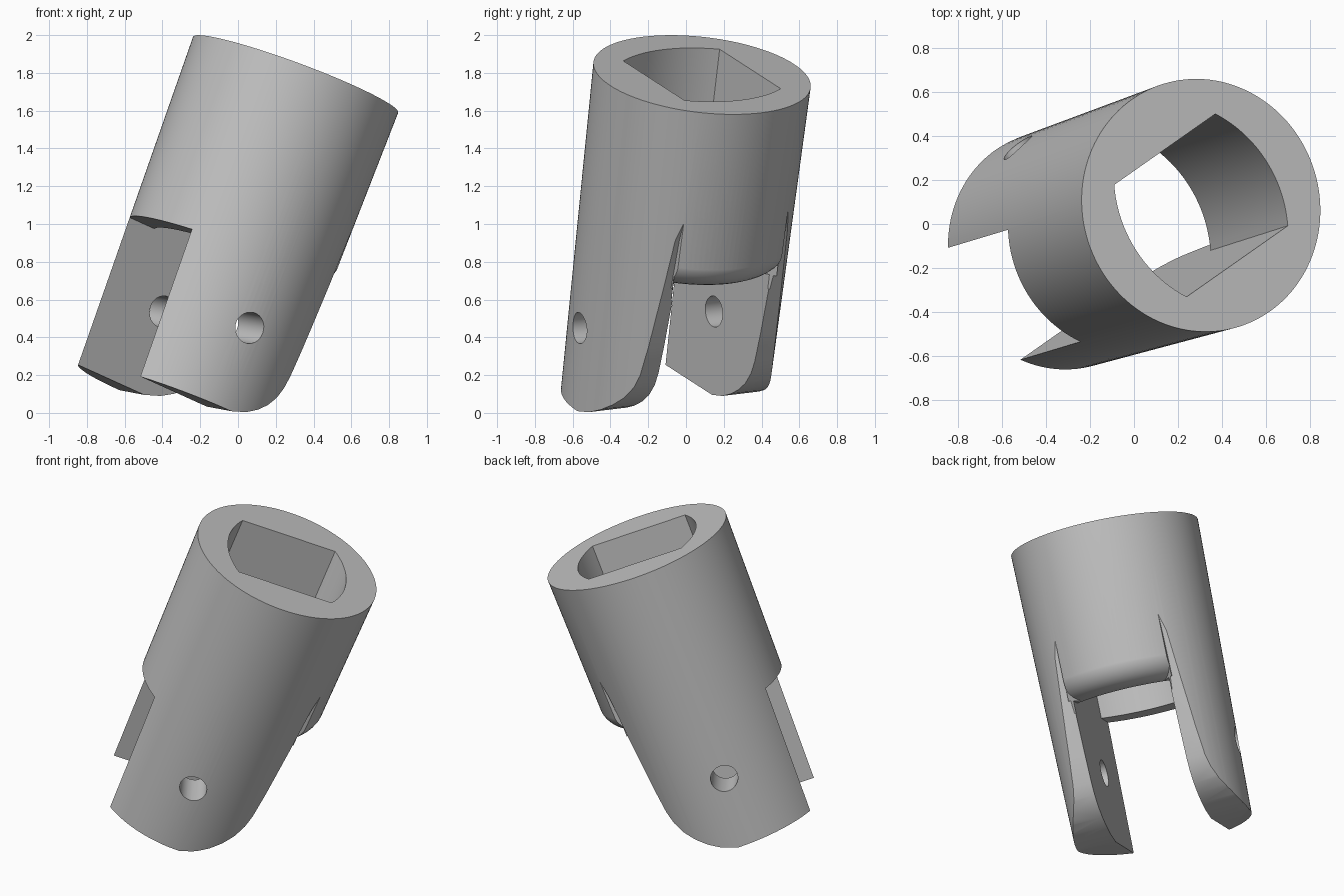
import bpy, bmesh, math
from mathutils import Matrix, Vector

old = bpy.data.objects.get("Cube")
if old:
    bpy.data.objects.remove(old, do_unlink=True)

TOP_RADIUS, LOW_RADIUS, LENGTH = 0.579, 0.547, 1.85
HALF_SLOT, SLOT_TOP = 0.305, -1.02
LIP_HALF = 0.33


def make_object(name, bm):
    bmesh.ops.recalc_face_normals(bm, faces=bm.faces[:])
    mesh = bpy.data.meshes.new(name)
    bm.to_mesh(mesh)
    bm.free()
    obj = bpy.data.objects.new(name, mesh)
    bpy.context.collection.objects.link(obj)
    return obj


def prism(name, points, offset):
    """Extrude a closed loop of 3D points along an offset."""
    bm = bmesh.new()
    face = bm.faces.new([bm.verts.new(p) for p in points])
    grown = bmesh.ops.extrude_face_region(bm, geom=[face])["geom"]
    moved = [g for g in grown if isinstance(g, bmesh.types.BMVert)]
    bmesh.ops.translate(bm, verts=moved, vec=offset)
    return make_object(name, bm)


def side_prism(name, profile, v0, v1):
    """Extrude a side profile across the slot."""
    return prism(name, [(u, v0, t) for u, t in profile], (0, v1 - v0, 0))


def cut(target, cutter):
    cutter.hide_render = True
    mod = target.modifiers.new("cut", 'BOOLEAN')
    mod.operation, mod.solver, mod.object = 'DIFFERENCE', 'EXACT', cutter
    bpy.ops.object.select_all(action='DESELECT')
    bpy.context.view_layer.objects.active = target
    target.select_set(True)
    bpy.ops.object.modifier_apply(modifier=mod.name)
    bpy.data.objects.remove(cutter, do_unlink=True)


# Slightly tapered barrel, top at the origin
bm = bmesh.new()
bmesh.ops.create_cone(bm, cap_ends=True, segments=128, radius1=LOW_RADIUS,
                      radius2=TOP_RADIUS, depth=LENGTH,
                      matrix=Matrix.Translation((0, 0, -LENGTH / 2)))
yoke = make_object("yoke", bm)

# Bore with two flats and two shallow arcs
arc_radius, corner = 0.6, 0.3
half_angle = math.asin(HALF_SLOT / arc_radius)
centre = corner - arc_radius * math.cos(half_angle)
bore = []
for sign in (1, -1):
    for i in range(21):
        a = half_angle * (i / 10 - 1)
        bore.append((sign * (centre + arc_radius * math.cos(a)),
                     sign * arc_radius * math.sin(a), -1.2))
cut(yoke, prism("bore_cutter", bore, (0, 0, 1.4)))

# Slot between the two arms
slot = [(-1, SLOT_TOP), (1, SLOT_TOP), (1, -2), (-1, -2)]
cut(yoke, side_prism("slot_cutter", slot, -HALF_SLOT, HALF_SLOT))

# Tapered and rounded edge of the arms
edge = [(0.415, SLOT_TOP), (0.38, -1.36), (0.357, -1.53), (0.335, -1.605), (0.295, -1.675),
        (0.24, -1.732), (0.175, -1.78), (0.1, -1.82), (0.0, -1.851)]
cut(yoke, side_prism("arm_cutter", edge + [(0, -2), (1, -2), (1, SLOT_TOP)], -1, 1))
taper = [(0.47, -0.6), (0.44, -0.74), edge[0], (1, SLOT_TOP), (1, -0.6)]
for side in (-1, 1):
    cut(yoke, side_prism("taper_cutter", taper, side * LIP_HALF, side))

# Rounded lower lip between the arms
round_size, lip_radius = 0.145, 0.42
section = [(lip_radius + round_size * math.cos(a),
            SLOT_TOP + round_size - round_size * math.sin(a))
           for a in [math.pi / 2 * i / 8 for i in range(9)]]
section += [(lip_radius, -1.1), (0.7, -1.1), (0.7, SLOT_TOP + round_size)]
bm = bmesh.new()
rings = []
spread, steps = math.radians(37.5), 28
for i in range(steps + 1):
    a = spread * (2 * i / steps - 1)
    rings.append([bm.verts.new((r * math.cos(a), r * math.sin(a), t)) for r, t in section])
n = len(section)
for a, b in zip(rings, rings[1:]):
    for k in range(n):
        bm.faces.new((a[k], a[(k + 1) % n], b[(k + 1) % n], b[k]))
bm.faces.new(rings[0])
bm.faces.new(rings[-1])
cut(yoke, make_object("lip_cutter", bm))

# Pin holes through both arms
pin = []
for i in range(40):
    a = 2 * math.pi * i / 40
    pin.append((-0.07 + 0.083 * math.cos(a), -1, -1.404 + 0.083 * math.sin(a)))
cut(yoke, prism("pin_cutter", pin, (0, 2, 0)))

# Tilt the whole part into place
axis = Vector((0.345, 0.11, 0.932)).normalized()
across = Vector((0.768, 0.539, -0.348))
across = (across - axis * across.dot(axis)).normalized()
side = axis.cross(across)
tilt = Matrix((across, side, axis)).transposed().to_4x4()
yoke.data.transform(Matrix.Translation((0.305, 0.085, 1.79)) @ tilt)

# Plain grey finish
grey = bpy.data.materials.new("plain_grey")
grey.use_nodes = True
colour = (0.53, 0.53, 0.53, 1)
grey.diffuse_color = colour
grey.node_tree.nodes["Principled BSDF"].inputs["Base Color"].default_value = colour
yoke.data.materials.clear()
yoke.data.materials.append(grey)
for poly in yoke.data.polygons:
    poly.material_index = 0
bpy.ops.object.select_all(action='DESELECT')
bpy.context.view_layer.objects.active = yoke
yoke.select_set(True)
bpy.ops.object.shade_smooth_by_angle(angle=math.radians(30))
